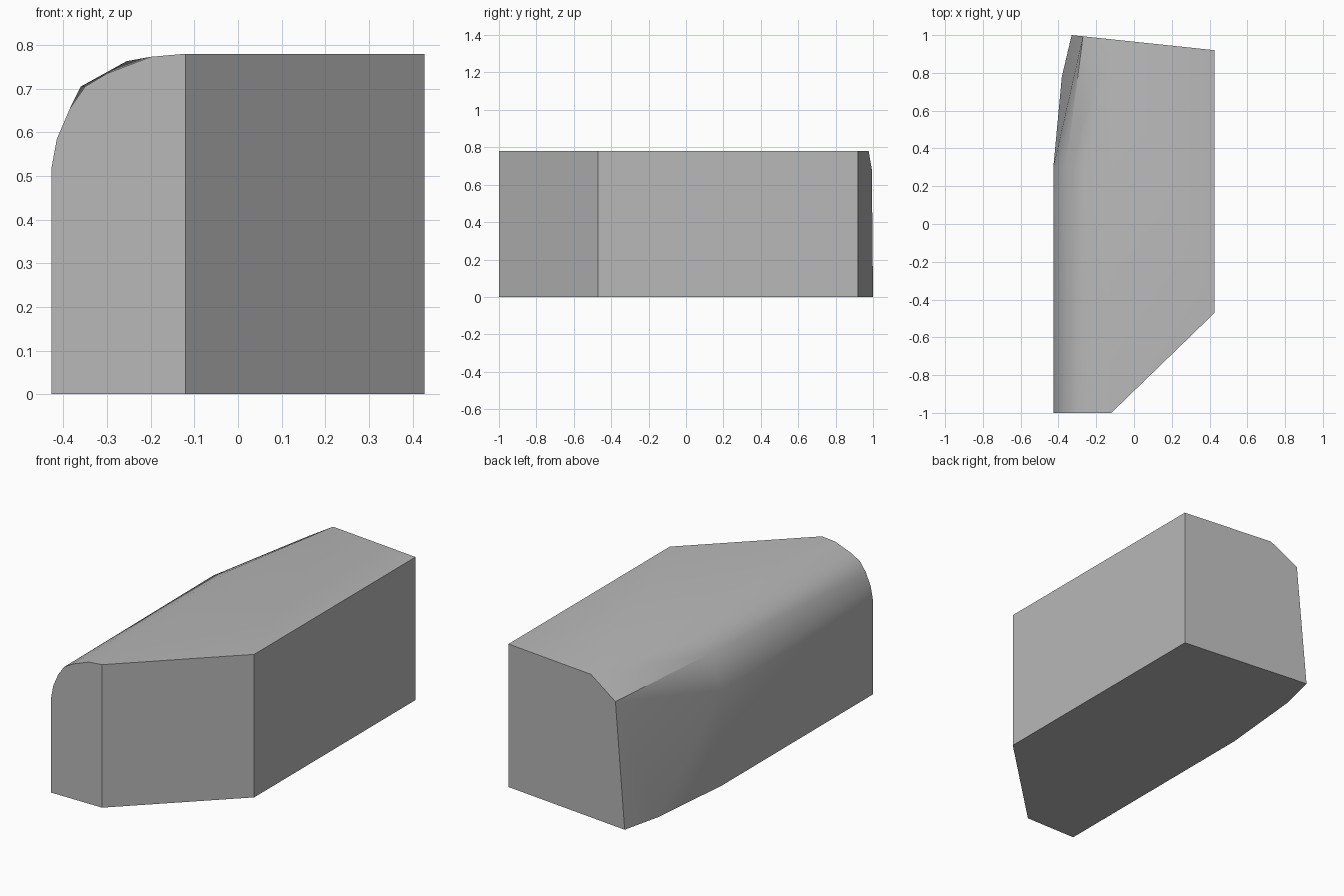
import bpy
import bmesh
import math

cube = bpy.data.objects.get("Cube")
if cube:
    bpy.data.objects.remove(cube, do_unlink=True)

# Single flat grey
grey = bpy.data.materials.new("plain_grey")
grey.use_nodes = True
colour = (0.48, 0.48, 0.48, 1)
grey.diffuse_color = colour
grey.node_tree.nodes["Principled BSDF"].inputs["Base Color"].default_value = colour

HEIGHT = 0.78
SIDE = 0.427


def back_y(x):
    """Depth of the slightly slanted back wall at a given x."""
    return 0.92 + 0.08 * (SIDE - x) / (SIDE + 0.33)


# Rounded shoulder profile (x, z): fine at the front, coarser further back
front_shoulder = [(-0.12, HEIGHT), (-0.2, 0.773), (-0.3, 0.735), (-0.35, 0.705),
                  (-0.385, 0.655), (-0.415, 0.585), (-SIDE, 0.52), (-SIDE, 0)]
rear_shoulder = [(-0.255, 0.763), (-0.36, 0.705), (-SIDE, 0.52), (-SIDE, 0)]

points = [(x, -1, z) for x, z in front_shoulder]
points += [(x, 0.3, z) for x, z in rear_shoulder]

# Cut front corner and straight side wall
for z in (0, HEIGHT):
    points += [(-0.12, -1, z), (SIDE, -0.47, z), (SIDE, back_y(SIDE), z)]

# Tapered rear corner with a chamfered top
points += [(x, back_y(x), z) for x, z in ((-0.11, HEIGHT), (-0.27, 0.68), (-0.33, 0))]
points.append((-0.382, 0.78, 0))

# The body is convex, so skin the sections with a hull
bm = bmesh.new()
for p in points:
    bm.verts.new(p)
bmesh.ops.remove_doubles(bm, verts=bm.verts[:], dist=0.0005)
hull = bmesh.ops.convex_hull(bm, input=bm.verts[:])
spare = {g for g in hull["geom_interior"] + hull["geom_unused"]
         if isinstance(g, bmesh.types.BMVert)}
bmesh.ops.delete(bm, geom=list(spare), context="VERTS")
bmesh.ops.dissolve_limit(bm, angle_limit=math.radians(0.5),
                         verts=bm.verts[:], edges=bm.edges[:])
bmesh.ops.recalc_face_normals(bm, faces=bm.faces[:])

mesh = bpy.data.meshes.new("rounded_block")
bm.to_mesh(mesh)
bm.free()
mesh.materials.append(grey)
block = bpy.data.objects.new("rounded_block", mesh)
bpy.context.collection.objects.link(block)

# Smooth shoulder, sharp corners
bpy.ops.object.select_all(action="DESELECT")
block.select_set(True)
bpy.context.view_layer.objects.active = block
bpy.ops.object.shade_smooth_by_angle(angle=math.radians(30))
